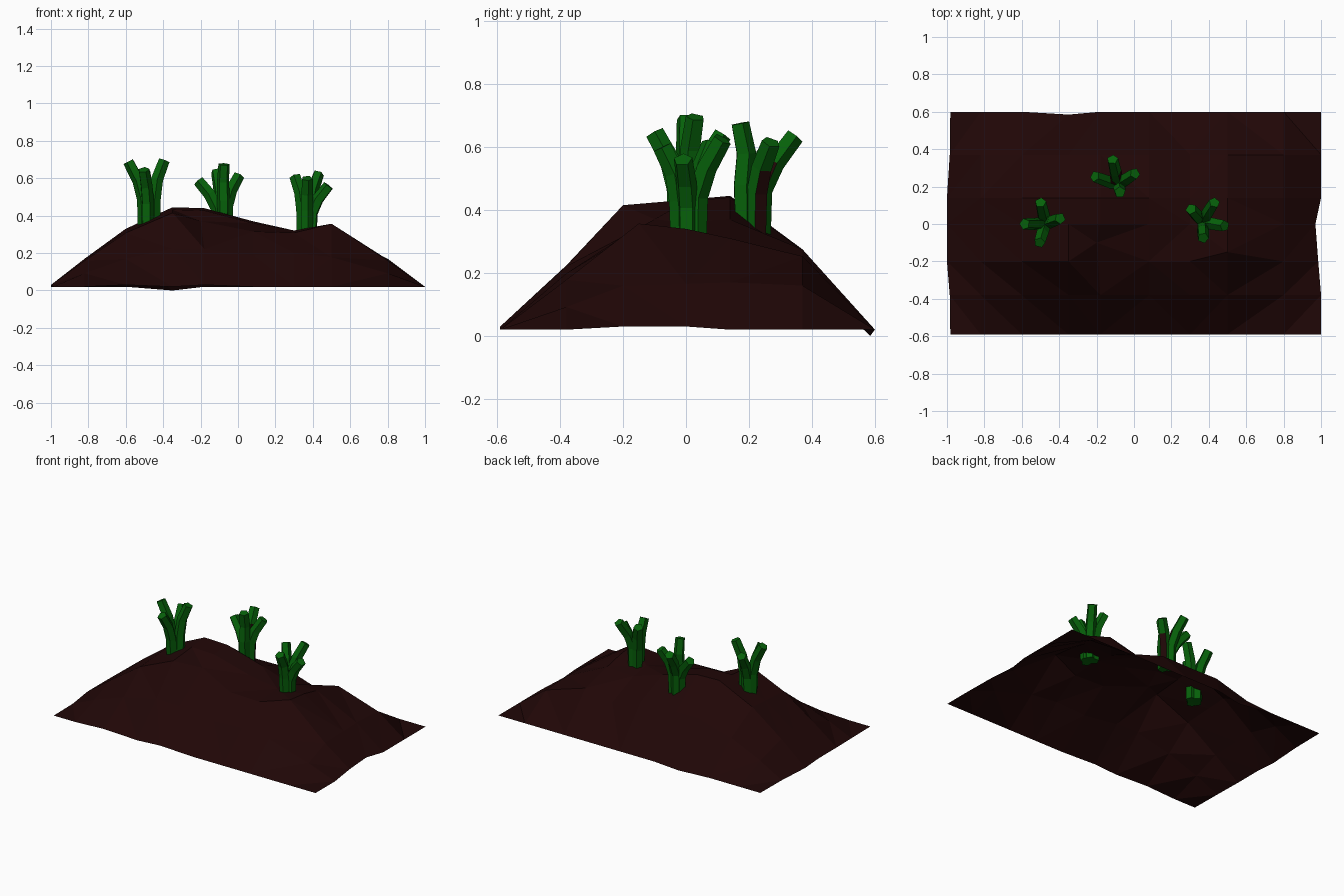
import bpy, bmesh, math, random
from mathutils import Vector

random.seed(4)
cube = bpy.data.objects.get("Cube")
if cube:
    bpy.data.objects.remove(cube, do_unlink=True)


def make_material(name, rgb):
    mat = bpy.data.materials.new(name)
    mat.use_nodes = True
    colour = (*rgb, 1)
    mat.diffuse_color = colour
    bsdf = mat.node_tree.nodes["Principled BSDF"]
    bsdf.inputs["Base Color"].default_value = colour
    bsdf.inputs["Roughness"].default_value = 0.9
    return mat


soil = make_material("dark soil", (0.0145, 0.002, 0.002))
leaf = make_material("leaf green", (0.002, 0.12, 0.003))


def finish(bm, name, materials):
    mesh = bpy.data.meshes.new(name)
    bm.to_mesh(mesh)
    bm.free()
    for mat in materials:
        mesh.materials.append(mat)
    obj = bpy.data.objects.new(name, mesh)
    bpy.context.collection.objects.link(obj)


# Mound: an open faceted sheet, a ridge profile along x times a slope along y
xs = [-1, -0.82, -0.6, -0.35, -0.18, 0.08, 0.3, 0.5, 0.8, 1]
ridge = [0, 0.15, 0.31, 0.425, 0.42, 0.35, 0.31, 0.33, 0.15, 0]
ys = [-0.59, -0.38, -0.2, 0, 0.14, 0.37, 0.6]
slope = [0, 0.48, 0.93, 0.97, 1, 0.6, 0]
# Local height changes, keyed by column and row
bumps = {(7, 2): 0.03, (7, 4): -0.04, (6, 4): -0.03, (5, 2): -0.03,
         (4, 2): -0.04, (3, 6): -0.02, (2, 0): 0.01, (6, 1): 0.03,
         (5, 5): 0.045, (7, 5): 0.035, (8, 5): 0.05, (4, 0): 0.01,
         (0, 3): 0.01, (9, 3): 0.01, (0, 2): 0.01, (9, 2): 0.01}
# Outline points pulled inward
shifts = {(9, 3): (-0.03, 0), (9, 2): (-0.015, 0), (3, 6): (0, -0.015),
          (0, 0): (0.018, 0), (0, 1): (0.015, 0),
          (0, 5): (0.015, 0), (0, 6): (0.018, 0), (4, 2): (-0.02, 0.1),
          (7, 2): (0, 0.05)}


def build_mound():
    bm = bmesh.new()
    grid = []
    for j, y in enumerate(ys):
        row = []
        for i, x in enumerate(xs):
            dx, dy = shifts.get((i, j), (0, 0))
            z = 0.02 + ridge[i] * slope[j] + bumps.get((i, j), 0)
            row.append(bm.verts.new((x + dx, y + dy, z)))
        grid.append(row)
    for low, high in zip(grid, grid[1:]):
        for i in range(len(xs) - 1):
            bm.faces.new((low[i], low[i + 1], high[i + 1], high[i]))
    bmesh.ops.triangulate(bm, faces=bm.faces[:], quad_method='SHORT_EDGE')
    finish(bm, "soil_mound", [soil])


def add_stalk(bm, path, radii, sides=5):
    """Sweep a faceted tube along a short path and cap both ends."""
    rings = []
    turn = random.uniform(0, math.tau)
    for k, point in enumerate(path):
        axis = (path[min(k + 1, len(path) - 1)] - path[max(k - 1, 0)]).normalized()
        u = axis.cross(Vector((0.3, 1, 0))).normalized()
        v = axis.cross(u)
        ring = []
        for s in range(sides):
            a = turn + math.tau * s / sides
            ring.append(bm.verts.new(point + radii[k] * (u * math.cos(a) + v * math.sin(a))))
        rings.append(ring)
    for low, high in zip(rings, rings[1:]):
        for s in range(sides):
            t = (s + 1) % sides
            bm.faces.new((low[s], low[t], high[t], high[s]))
    bm.faces.new(rings[0][::-1])
    bm.faces.new(rings[-1])


def build_sprout(name, base, tips, soiled=False):
    """A bundle of stalks that rise together, then fan out to blunt tips."""
    bm = bmesh.new()
    base = Vector(base)
    for tip in map(Vector, tips):
        reach = tip - base
        out = Vector((reach.x, reach.y, 0))
        side = out.normalized()
        path = [base + side * 0.027,
                base + side * 0.03 + Vector((0, 0, reach.z * 0.45)),
                base + out * 0.52 + Vector((0, 0, reach.z * 0.73)),
                tip]
        add_stalk(bm, path, [0.033, 0.035, 0.034, 0.031])
    bmesh.ops.recalc_face_normals(bm, faces=bm.faces[:])
    # Soil clinging low on one side
    for face in bm.faces:
        centre = face.calc_center_median()
        if soiled and face.normal.x > 0.8 and centre.y > 0.2 and centre.z < 0.52:
            face.material_index = 1
    finish(bm, name, [leaf, soil] if soiled else [leaf])


build_mound()
build_sprout("right_sprout", (-0.475, 0, 0.32),
             [(-0.585, 0, 0.69), (-0.395, 0.03, 0.695),
              (-0.5, 0.115, 0.64), (-0.505, -0.1, 0.645)])
build_sprout("middle_sprout", (-0.085, 0.21, 0.32),
             [(-0.21, 0.255, 0.585), (-0.115, 0.345, 0.635),
              (0.005, 0.27, 0.615), (-0.075, 0.17, 0.675)], soiled=True)
build_sprout("left_sprout", (0.365, 0.01, 0.29),
             [(0.43, 0.115, 0.625), (0.485, -0.01, 0.56),
              (0.37, -0.075, 0.6), (0.305, 0.08, 0.61)])
